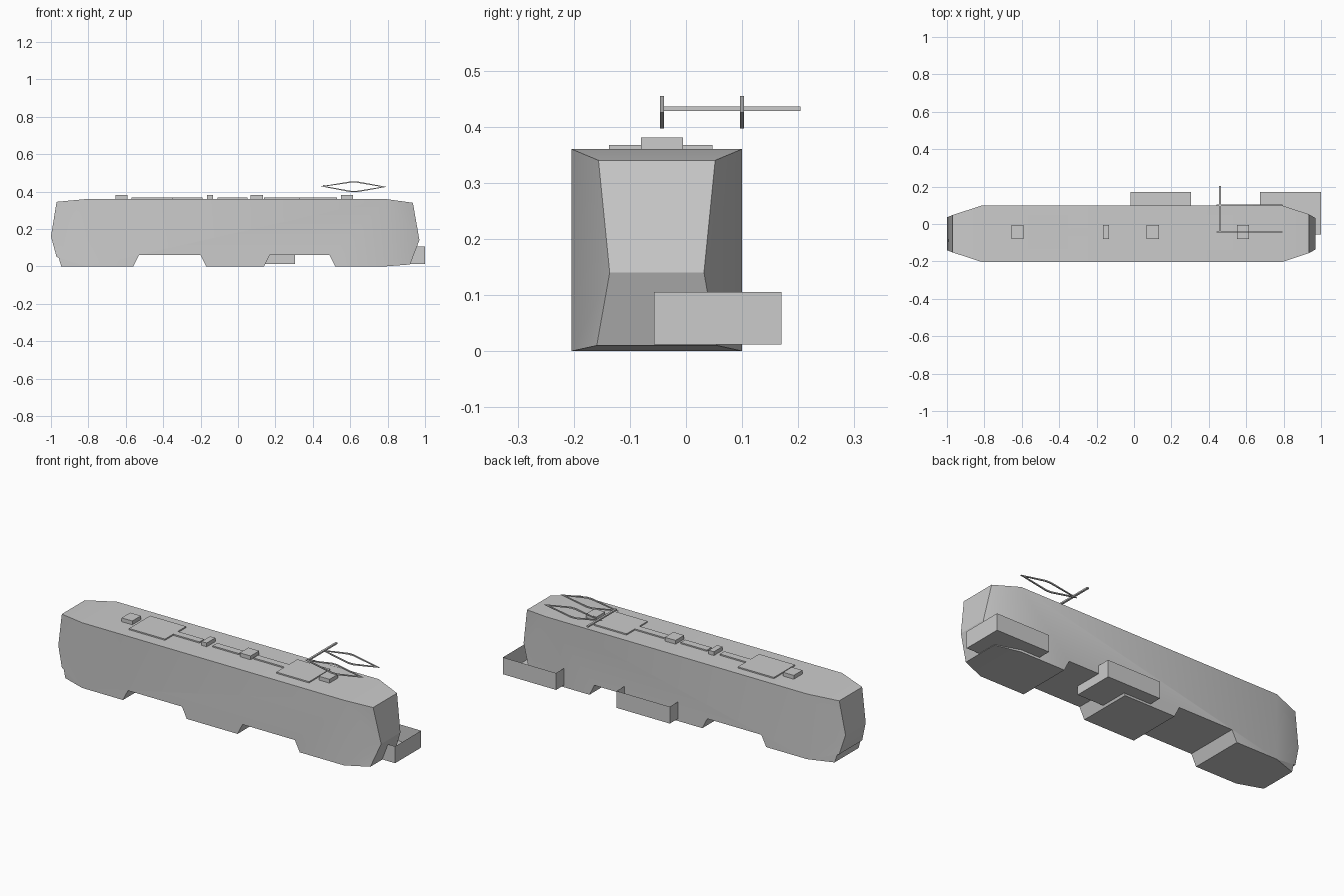
import bpy, bmesh
from mathutils import Vector

cube = bpy.data.objects.get("Cube")
if cube:
    bpy.data.objects.remove(cube, do_unlink=True)

grey = bpy.data.materials.new("light_grey")
grey.use_nodes = True
grey.diffuse_color = (0.6, 0.6, 0.6, 1)
grey.node_tree.nodes["Principled BSDF"].inputs["Base Color"].default_value = (0.6, 0.6, 0.6, 1)

MID = -0.052     # centre line of the body
HALF = 0.152     # half width of the body
ROOF = 0.36


def finish(bm, name):
    bmesh.ops.recalc_face_normals(bm, faces=bm.faces)
    mesh = bpy.data.meshes.new(name)
    bm.to_mesh(mesh)
    bm.free()
    mesh.materials.append(grey)
    obj = bpy.data.objects.new(name, mesh)
    bpy.context.collection.objects.link(obj)
    return obj


def box(name, x, y, z, open_top=False):
    bm = bmesh.new()
    bmesh.ops.create_cube(bm, size=1)
    for v in bm.verts:
        v.co = [lo + (c + 0.5) * (hi - lo) for c, (lo, hi) in zip(v.co, (x, y, z))]
    if open_top:
        lid = [f for f in bm.faces if all(v.co.z > z[1] - 1e-5 for v in f.verts)]
        bmesh.ops.delete(bm, geom=lid, context='FACES_ONLY')
    return finish(bm, name)


# Body: side outline with wheel notches, tapering towards both noses
front_nose = [(0.935, 0.34, 0.104), (0.97, 0.14, 0.084), (0.92, 0.01, 0.107)]
rear_nose = [(-0.945, 0, 0.105), (-0.96, 0.05, 0.1), (-0.97, 0.05, 0.1),
             (-1.0, 0.16, 0.088), (-0.97, 0.345, 0.1)]
under = [(0.79, 0, HALF)]
for start, end in ((0.52, 0.14), (-0.17, -0.56)):
    under += [(start, 0, HALF), (start - 0.03, 0.06, HALF),
              (end + 0.03, 0.06, HALF), (end, 0, HALF)]
under.append((-0.81, 0, HALF))
outline = [(-0.81, ROOF, HALF), (0.79, ROOF, HALF)] + front_nose + under + rear_nose

bm = bmesh.new()
sides = [[bm.verts.new((x, MID + s * w, z)) for x, z, w in outline] for s in (-1, 1)]
count = len(outline)
for i in range(count):
    j = (i + 1) % count
    bm.faces.new((sides[0][i], sides[0][j], sides[1][j], sides[1][i]))
first_under = 2 + len(front_nose)
last_under = first_under + len(under) - 1
for side in sides:
    bm.faces.new(side[:2] + side[first_under:last_under + 1])
    # nose cheeks fan out from the upper and lower shoulder to the nose tip
    for chain, tip in (([side[1]] + side[2:first_under + 1], 2),
                       (side[last_under:] + [side[0]], 4)):
        for k in range(1, tip):
            bm.faces.new((chain[0], chain[k], chain[k + 1]))
        for k in range(tip, len(chain) - 2):
            bm.faces.new((chain[-1], chain[k], chain[k + 1]))
        bm.faces.new((chain[0], chain[tip], chain[-1]))
body = finish(bm, "body")
bpy.ops.object.select_all(action='DESELECT')
body.select_set(True)
bpy.context.view_layer.objects.active = body
bpy.ops.object.shade_smooth_by_angle(angle=0.45)

# Open step trays on the left flank
for name, x in (("middle_step_tray", -0.02), ("front_step_tray", 0.675)):
    box(name, (x, x + 0.325), (-0.057, 0.17), (0.012, 0.105), True)

# Roof equipment boxes
for i, (a, b) in enumerate(((-0.655, -0.59), (-0.167, -0.135), (0.067, 0.133), (0.55, 0.615))):
    box(f"roof_box_{i + 1}", (a, b), (-0.08, -0.005), (ROOF, 0.381))

# Roof plates and the cable ducts between them
for i, (a, b) in enumerate(((-0.57, -0.35), (0.33, 0.53))):
    box(f"roof_plate_{i + 1}", (a, b), (-0.137, 0.047), (ROOF, 0.367))
for i, (a, b) in enumerate(((-0.35, -0.19), (-0.11, 0.05), (0.14, 0.33))):
    box(f"cable_duct_{i + 1}", (a, b), (-0.065, -0.025), (ROOF, 0.367))

# Current collector: two diamond frames and a cross bar
diamond = [(0.455, 0.428), (0.605, 0.451), (0.635, 0.451),
           (0.782, 0.425), (0.635, 0.4), (0.605, 0.4)]
for name, y in (("right_collector_frame", -0.043), ("left_collector_frame", 0.1)):
    bm = bmesh.new()
    rings = []
    centre = Vector((0.62, 0.426))
    for x, z in diamond:
        p = Vector((x, z))
        d = p - centre
        sx = 0.014 if abs(d.x) > 0.1 else 0.0
        sz = 0.004 if abs(d.y) > 0.01 else 0.0
        off = Vector((sx if d.x > 0 else -sx, sz if d.y > 0 else -sz)) * 0.9
        corners = [(p + off, -1), (p + off, 1), (p - off, 1), (p - off, -1)]
        rings.append([bm.verts.new((q.x, y + s * 0.0035, q.y)) for q, s in corners])
    for a, b in zip(rings, rings[1:] + rings[:1]):
        for k in range(4):
            n = (k + 1) % 4
            bm.faces.new((a[k], a[n], b[n], b[k]))
    finish(bm, name)
box("collector_cross_bar", (0.454, 0.465), (-0.046, 0.204), (0.428, 0.436))
